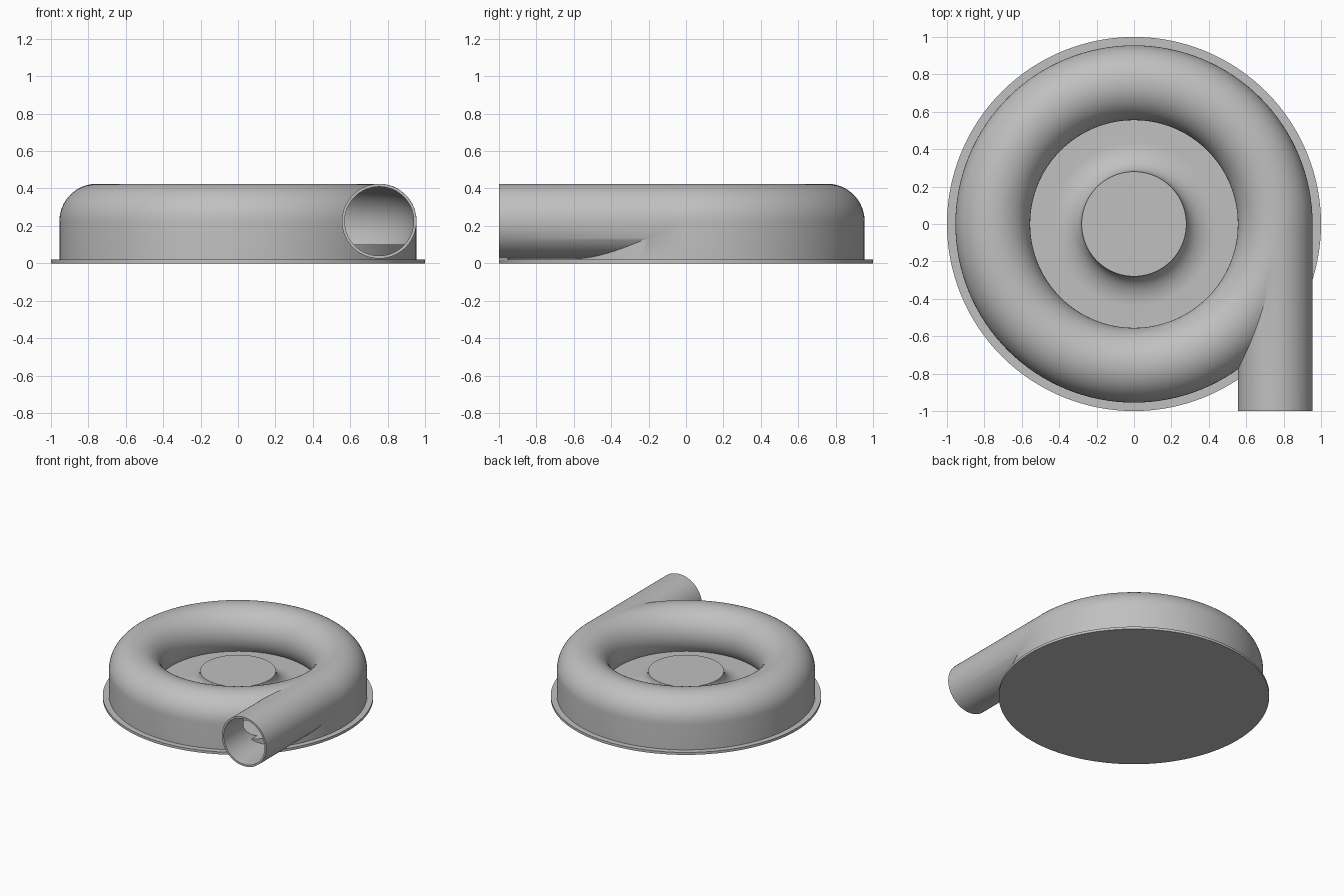
import bpy, bmesh, math
from mathutils import Matrix, Vector

cube = bpy.data.objects.get("Cube")
if cube:
    bpy.data.objects.remove(cube, do_unlink=True)

# One plain grey for the whole casing
GREY = (0.53, 0.53, 0.53, 1)
grey = bpy.data.materials.new("plain grey")
grey.use_nodes = True
grey.diffuse_color = GREY
grey.node_tree.nodes["Principled BSDF"].inputs["Base Color"].default_value = GREY

R, Z = 0.755, 0.225      # centre of the scroll's round section
TUBE, BORE = 0.20, 0.185  # outer and inner tube radius
SEGMENTS = 128


def make_object(name, bm):
    bmesh.ops.remove_doubles(bm, verts=bm.verts, dist=1e-5)
    bmesh.ops.recalc_face_normals(bm, faces=bm.faces)
    mesh = bpy.data.meshes.new(name)
    bm.to_mesh(mesh)
    bm.free()
    mesh.materials.append(grey)
    obj = bpy.data.objects.new(name, mesh)
    bpy.context.collection.objects.link(obj)
    return obj


def lathe(name, profile, closed=False):
    """Spin (radius, height) points around the z axis."""
    bm = bmesh.new()
    verts = [bm.verts.new((r, 0, z)) for r, z in profile]
    edges = [bm.edges.new(pair) for pair in zip(verts, verts[1:])]
    if closed:
        edges.append(bm.edges.new((verts[-1], verts[0])))
    bmesh.ops.spin(bm, geom=verts + edges, cent=(0, 0, 0), axis=(0, 0, 1),
                   angle=math.tau, steps=SEGMENTS, use_merge=True)
    return make_object(name, bm)


def pipe(name, radius, start, end):
    """Solid cylinder along y, in line with the scroll section."""
    bm = bmesh.new()
    place = Matrix.Translation((R, (start + end) / 2, Z)) @ Matrix.Rotation(math.pi / 2, 4, "X")
    bmesh.ops.create_cone(bm, cap_ends=True, segments=96, radius1=radius,
                          radius2=radius, depth=end - start, matrix=place)
    return make_object(name, bm)


def arc(cx, cz, rx, rz, start, end, steps):
    angles = [math.radians(start + (end - start) * i / steps) for i in range(steps + 1)]
    return [(cx + rx * math.cos(a), cz + rz * math.sin(a)) for a in angles]


def combine(target, tool, operation):
    mod = target.modifiers.new(operation.lower(), "BOOLEAN")
    mod.object, mod.operation, mod.solver = tool, operation, "EXACT"
    bpy.context.view_layer.objects.active = target
    bpy.ops.object.modifier_apply(modifier=mod.name)
    bpy.data.objects.remove(tool, do_unlink=True)


# Base flange
flange = lathe("base_flange", [(0, 0), (1, 0), (1, 0.02), (0, 0.02)])

# Raised floor with flared central hub
flare = arc(0.44, 0.22, 0.16, 0.12, 180, 270, 16)
floor = lathe("floor_and_hub", [(0, 0.22)] + flare + [(0.945, 0.1), (0.945, 0.01), (0, 0.01)])

# Scroll housing: straight outer wall, rounded top, undercut inner side
inner_end = 180 + math.degrees(math.asin((Z - 0.09) / TUBE))
shell = arc(R, Z, TUBE, TUBE, 0, inner_end, 40)
housing = lathe("scroll_housing", [(0.955, 0.015)] + shell + [(shell[-1][0], 0.015)], closed=True)

# Tangential outlet, hollowed together with the scroll
combine(housing, pipe("outlet", TUBE - 0.0005, -1, 0.003), "UNION")
passage = arc(R, Z, BORE, BORE, 0, 360, 48)[:-1]
combine(housing, lathe("passage", passage, closed=True), "DIFFERENCE")
combine(housing, pipe("outlet_bore", BORE - 0.0005, -1.1, 0.003), "DIFFERENCE")

# Smooth shading with crisp edges
for obj in (flange, floor, housing):
    bpy.ops.object.select_all(action="DESELECT")
    obj.select_set(True)
    bpy.context.view_layer.objects.active = obj
    bpy.ops.object.shade_smooth_by_angle(angle=math.radians(30))
